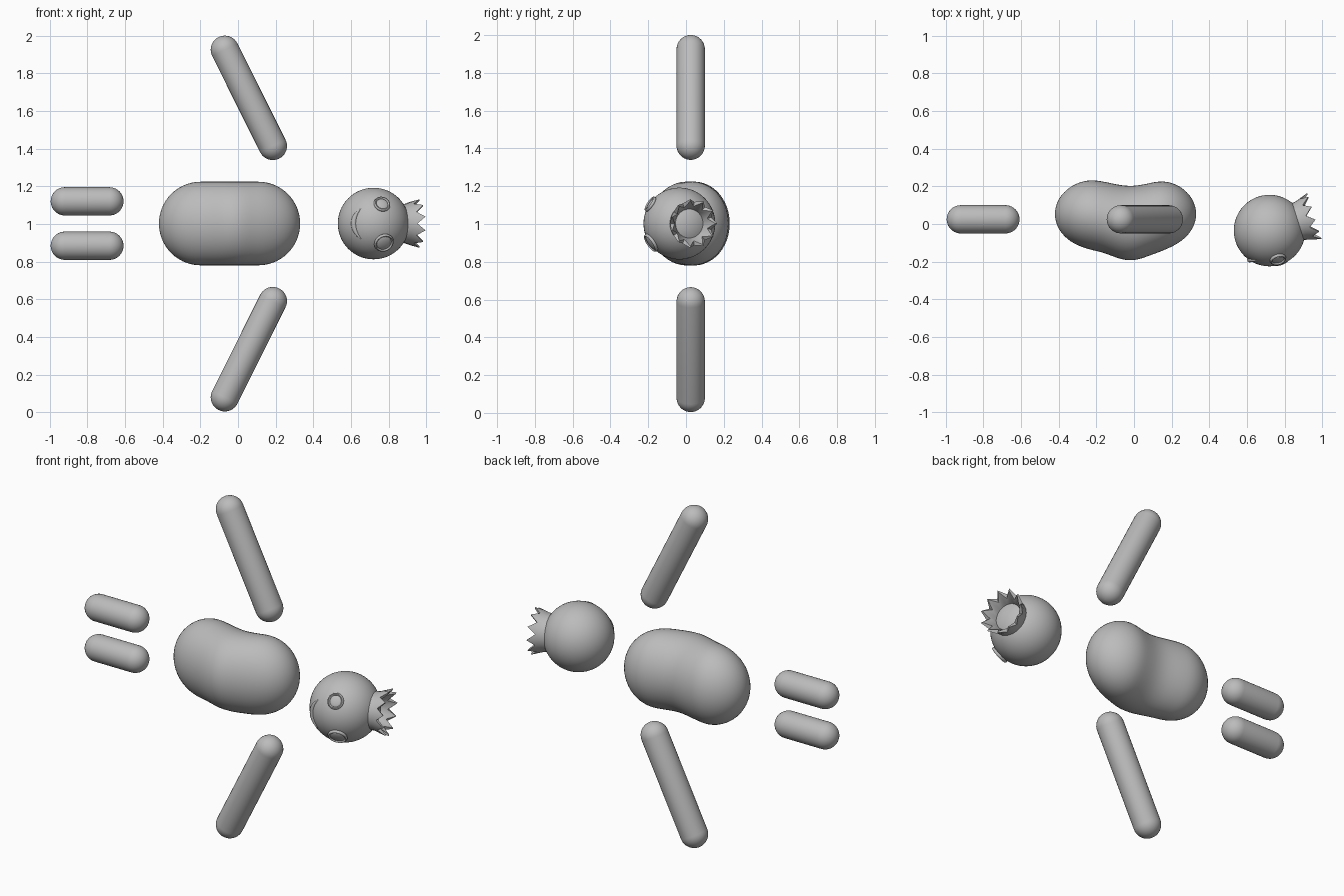
import bpy, bmesh, math
from mathutils import Vector, Matrix

cube = bpy.data.objects.get("Cube")
if cube:
    bpy.data.objects.remove(cube, do_unlink=True)

GREY = (0.5, 0.5, 0.5, 1)
mat = bpy.data.materials.new("plain_grey")
mat.use_nodes = True
mat.diffuse_color = GREY
mat.node_tree.nodes["Principled BSDF"].inputs["Base Color"].default_value = GREY

MID = 1.0025                        # height of the plane of symmetry
HEAD = Vector((0.72, -0.035, MID))
HEAD_R = 0.19


def finish(name, bm, angle=50):
    bmesh.ops.recalc_face_normals(bm, faces=bm.faces)
    mesh = bpy.data.meshes.new(name)
    bm.to_mesh(mesh)
    bm.free()
    mesh.materials.append(mat)
    obj = bpy.data.objects.new(name, mesh)
    bpy.context.collection.objects.link(obj)
    bpy.ops.object.select_all(action='DESELECT')
    obj.select_set(True)
    bpy.context.view_layer.objects.active = obj
    bpy.ops.object.shade_smooth_by_angle(angle=math.radians(angle))
    return obj


def aim(start, direction):
    turn = direction.to_track_quat('Z', 'Y').to_matrix().to_4x4()
    return Matrix.Translation(start) @ turn


def skin(bm, rings, closed=False):
    n = len(rings[0])
    pairs = list(zip(rings, rings[1:]))
    if closed:
        pairs.append((rings[-1], rings[0]))
    else:
        bm.faces.new(rings[0])
        bm.faces.new(rings[-1])
    for a, b in pairs:
        for i in range(n):
            j = (i + 1) % n
            bm.faces.new((a[i], a[j], b[j], b[i]))


def capsule_profile(length, radius, steps, spans):
    """Pairs of position along the axis and radius, from end to end."""
    arc = [math.pi / 2 * i / steps for i in range(steps + 1)]
    arc[0] = 0.02
    head = [(-radius * math.cos(a), radius * math.sin(a)) for a in arc]
    body = [(length * i / spans, radius) for i in range(1, spans)]
    tail = [(length - x, r) for x, r in reversed(head)]
    return head + body + tail


def capsule(name, start, end, radius):
    start, end = Vector(start), Vector(end)
    place = aim(start, end - start)
    bm = bmesh.new()
    rings = []
    for t, r in capsule_profile((end - start).length, radius, 10, 2):
        rings.append([bm.verts.new(place @ Vector((r * math.cos(a), r * math.sin(a), t)))
                      for a in (math.tau * i / 32 for i in range(32))])
    skin(bm, rings)
    return finish(name, bm)


# Bean-shaped body, its middle bowed towards the front
bm = bmesh.new()
rings = []
for t, r in capsule_profile(0.306, 0.222, 14, 14):
    x = t - 0.198
    bend = 1 - math.exp(-(x + 0.02) ** 2 / 0.02)
    y, squash = 0.005 + 0.048 * bend, 0.89 - 0.06 * bend
    rings.append([bm.verts.new((x, y + squash * r * math.cos(a), MID + r * math.sin(a)))
                  for a in (math.tau * i / 48 for i in range(48))])
skin(bm, rings)
finish("body", bm)

# Limbs, mirrored across the middle plane
for side, s in (("left", 1), ("right", -1)):
    capsule(side + "_arm", (-0.07, 0.025, MID + s * 0.923),
            (0.185, 0.025, MID + s * 0.412), 0.075)
    capsule(side + "_leg", (-0.92, 0.025, MID + s * 0.118),
            (-0.683, 0.025, MID + s * 0.118), 0.075)

# Head
bm = bmesh.new()
bmesh.ops.create_uvsphere(bm, u_segments=48, v_segments=32, radius=HEAD_R,
                          matrix=Matrix.Translation(HEAD))
finish("head", bm)

# Eyes: a flat button with a raised rim
for side, dx, dz, radius in (("left", 0.045, 0.103, 0.038), ("right", 0.055, -0.102, 0.047)):
    dy = -math.sqrt(HEAD_R ** 2 - dx ** 2 - dz ** 2)
    out = Vector((dx, dy, dz))
    place = aim(HEAD + out * 0.97, out)
    bm = bmesh.new()
    bmesh.ops.create_uvsphere(bm, u_segments=32, v_segments=16, radius=radius,
                              matrix=place @ Matrix.Diagonal((1, 1, 0.35, 1)))
    finish(side + "_eye", bm)
    bm = bmesh.new()
    rings = []
    for i in range(32):
        a = math.tau * i / 32
        rings.append([])
        for k in range(8):
            b = math.tau * k / 8
            w = radius + 0.007 * math.cos(b)
            p = Vector((w * math.cos(a), w * math.sin(a), 0.006 + 0.009 * math.sin(b)))
            rings[-1].append(bm.verts.new(place @ p))
    skin(bm, rings, closed=True)
    finish(side + "_eye_rim", bm)

# Mouth: a low smiling ridge lying on the head
bm = bmesh.new()
rings = []
for i in range(25):
    u = i / 12 - 1
    out = Vector((-0.105 + 0.04 * u * u, -0.155, 0.085 * u)).normalized()
    up = Vector((1, 0, 0)) - out * out.x
    up.normalize()
    r = 0.002 + 0.013 * math.sqrt(1 - u * u)
    rings.append([bm.verts.new(HEAD + out * (HEAD_R - 0.004 + r * math.sin(b)) + up * r * math.cos(b))
                  for b in (math.tau * k / 10 for k in range(10))])
skin(bm, rings)
finish("mouth", bm)

# Crown: a thick flared band with pointed teeth, tipped towards the back
TEETH = 11
place = aim(HEAD, Vector((0.95, 0.3, 0)))
bm = bmesh.new()
rings = []
for i in range(TEETH * 2):
    a = math.tau * i / (TEETH * 2)
    tip = i % 2 == 0
    top, outer = (0.25, 0.13) if tip else (0.208, 0.116)
    inner = outer - (0.008 if tip else 0.024)
    section = ((0.102, 0.14), (0.106, 0.18), (outer, top), (inner, top), (0.076, 0.172), (0.076, 0.14))
    rings.append([bm.verts.new(place @ Vector((r * math.cos(a), r * math.sin(a), h)))
                  for r, h in section])
skin(bm, rings, closed=True)
finish("crown", bm, 35)
